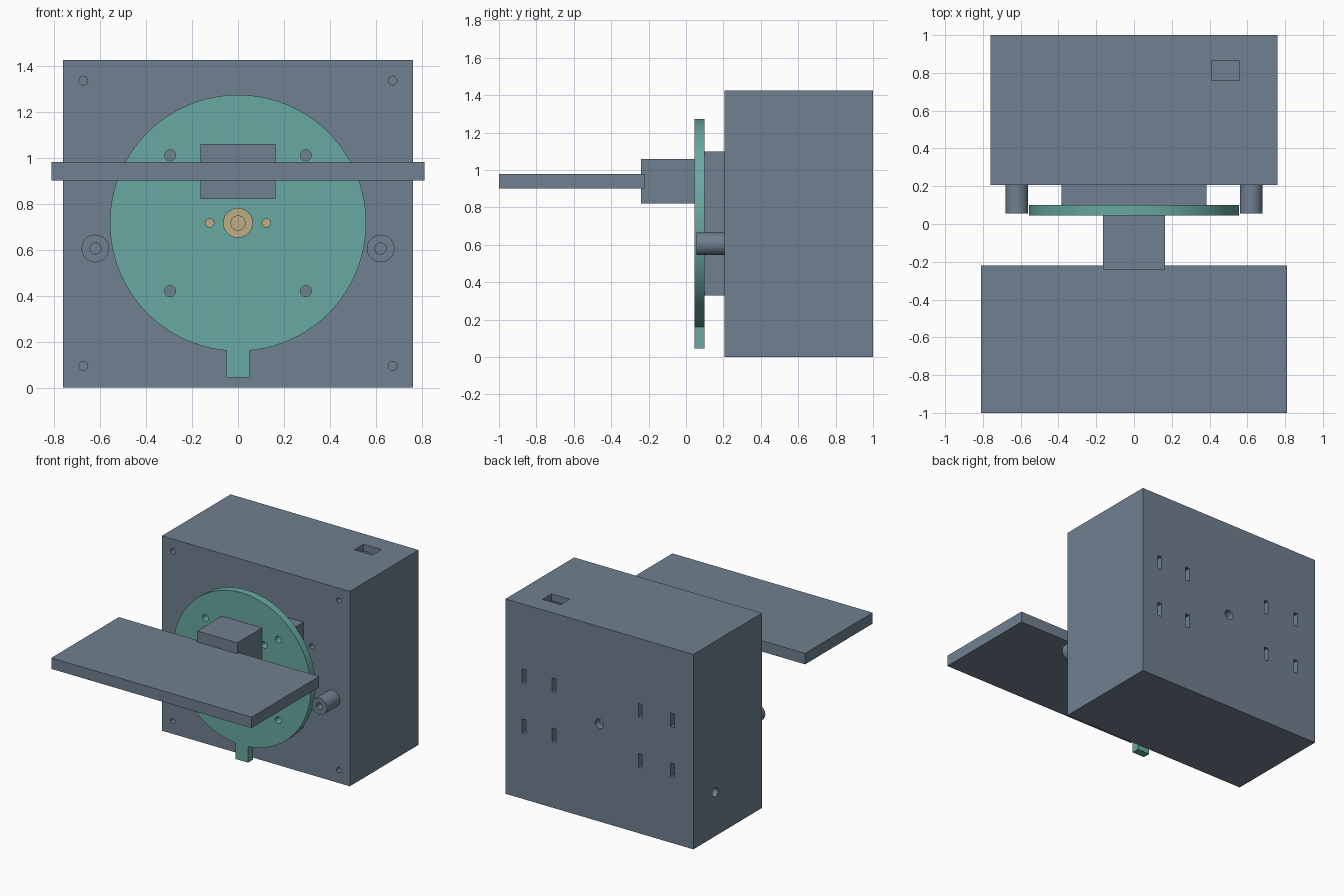
import bpy, bmesh
from math import sin, cos, asin, pi, radians
from mathutils import Matrix, Vector

cube = bpy.data.objects.get("Cube")
if cube:
    bpy.data.objects.remove(cube, do_unlink=True)


def material(name, rgb):
    m = bpy.data.materials.new(name)
    m.use_nodes = True
    m.diffuse_color = (*rgb, 1)
    m.node_tree.nodes["Principled BSDF"].inputs["Base Color"].default_value = (*rgb, 1)
    return m


GREY = material("slate grey", (0.162, 0.216, 0.279))
TEAL = material("muted teal", (0.138, 0.397, 0.356))
TAN = material("tan", (0.515, 0.418, 0.227))


def add_box(bm, x, y, z):
    size = Matrix.Diagonal((x[1] - x[0], y[1] - y[0], z[1] - z[0], 1))
    mid = Vector((sum(x) / 2, sum(y) / 2, sum(z) / 2))
    bmesh.ops.create_cube(bm, size=1, matrix=Matrix.Translation(mid) @ size)


def add_rod(bm, centre, radius, length, axis='Y', sides=32):
    turn = Matrix.Rotation(pi / 2, 4, 'X' if axis == 'Y' else 'Y')
    bmesh.ops.create_cone(bm, cap_ends=True, segments=sides, radius1=radius,
                          radius2=radius, depth=length,
                          matrix=Matrix.Translation(centre) @ turn)


def finish(bm, name, mat):
    bmesh.ops.recalc_face_normals(bm, faces=bm.faces)
    mesh = bpy.data.meshes.new(name)
    bm.to_mesh(mesh)
    bm.free()
    mesh.materials.append(mat)
    ob = bpy.data.objects.new(name, mesh)
    bpy.context.collection.objects.link(ob)
    return ob


def box(name, x, y, z, mat=GREY):
    bm = bmesh.new()
    add_box(bm, x, y, z)
    return finish(bm, name, mat)


def cut(ob, cutter):
    # Apply a boolean cut, then drop the cutter
    mod = ob.modifiers.new("cut", 'BOOLEAN')
    mod.operation = 'DIFFERENCE'
    mod.solver = 'EXACT'
    mod.object = cutter
    graph = bpy.context.evaluated_depsgraph_get()
    mesh = bpy.data.meshes.new_from_object(ob.evaluated_get(graph))
    ob.modifiers.clear()
    ob.data = mesh
    bpy.data.objects.remove(cutter, do_unlink=True)


def smooth(ob):
    bpy.ops.object.select_all(action='DESELECT')
    ob.select_set(True)
    bpy.context.view_layer.objects.active = ob
    bpy.ops.object.shade_smooth_by_angle(angle=radians(30))


AXIS_Z = 0.716

# Hollow housing
housing = box("housing", (-0.76, 0.76), (0.207, 1.0), (0, 1.425))
cut(housing, box("cavity", (-0.71, 0.71), (0.257, 0.95), (0.05, 1.375)))

# Housing openings: screw holes, back slots, shaft hole, cable hole, top port
bm = bmesh.new()
for side in (-1, 1):
    for x, z in ((0.672, 0.095), (0.672, 1.335), (0.453, 0.49), (0.453, 0.94)):
        add_rod(bm, (side * x, 0.22, z), 0.019, 0.12)
for x in (0.61, 0.366, -0.33, -0.59):
    for z in (0.533, 0.898):
        add_box(bm, (x - 0.016, x + 0.016), (0.92, 1.03), (z - 0.05, z + 0.05))
add_rod(bm, (0, 0.98, AXIS_Z), 0.035, 0.12)
add_rod(bm, (-0.74, 0.748, 0.32), 0.033, 0.12, axis='X')
add_box(bm, (0.41, 0.555), (0.76, 0.865), (1.34, 1.46))
cut(housing, finish(bm, "housing_openings", GREY))
smooth(housing)

# Square mount between housing and dial
box("rear_mount", (-0.385, 0.385), (0.1, 0.207), (0.33, 1.10))

# Round dial with a tab at the bottom, extruded from one outline
R, TAB = 0.557, 0.05
gap, steps = asin(TAB / R), 96
bm = bmesh.new()
outline = []
for i in range(steps + 1):
    a = gap + (2 * pi - 2 * gap) * i / steps
    outline.append((R * sin(a), AXIS_Z - R * cos(a)))
outline += [(-TAB, 0.045), (TAB, 0.045)]
face = bm.faces.new([bm.verts.new((x, 0.045, z)) for x, z in outline])
new = bmesh.ops.extrude_face_region(bm, geom=[face])["geom"]
bmesh.ops.translate(bm, vec=(0, 0.055, 0),
                    verts=[v for v in new if isinstance(v, bmesh.types.BMVert)])
dial = finish(bm, "dial", TEAL)

bm = bmesh.new()
add_rod(bm, (0, 0.07, AXIS_Z), 0.063, 0.2)
for side in (-1, 1):
    for x, z, r in ((0.295, 0.42, 0.024), (0.295, 1.01, 0.024),
                    (0.123, AXIS_Z, 0.018), (0.18, 0.94, 0.024)):
        add_rod(bm, (side * x, 0.07, z), r, 0.2)
cut(dial, finish(bm, "dial_holes", TEAL))
smooth(dial)

# Drive horn and shaft seen through the dial
box("drive_horn", (-0.16, 0.16), (0.08, 0.11), (AXIS_Z - 0.07, AXIS_Z + 0.07), TAN)
bm = bmesh.new()
add_rod(bm, (0, 0.085, AXIS_Z), 0.033, 0.03)
smooth(finish(bm, "drive_shaft", TAN))

# Bored posts either side of the dial
for side, label in ((1, "left"), (-1, "right")):
    bm = bmesh.new()
    add_rod(bm, (side * 0.62, 0.132, 0.605), 0.06, 0.154, sides=48)
    post = finish(bm, label + "_post", GREY)
    bm = bmesh.new()
    add_rod(bm, (side * 0.62, 0.1, 0.605), 0.024, 0.18)
    cut(post, finish(bm, "post_bore", GREY))
    smooth(post)

# Bracket and shelf
box("bracket", (-0.163, 0.163), (-0.24, 0.046), (0.82, 1.06))
box("shelf", (-0.81, 0.81), (-1.0, -0.22), (0.9, 0.98))
